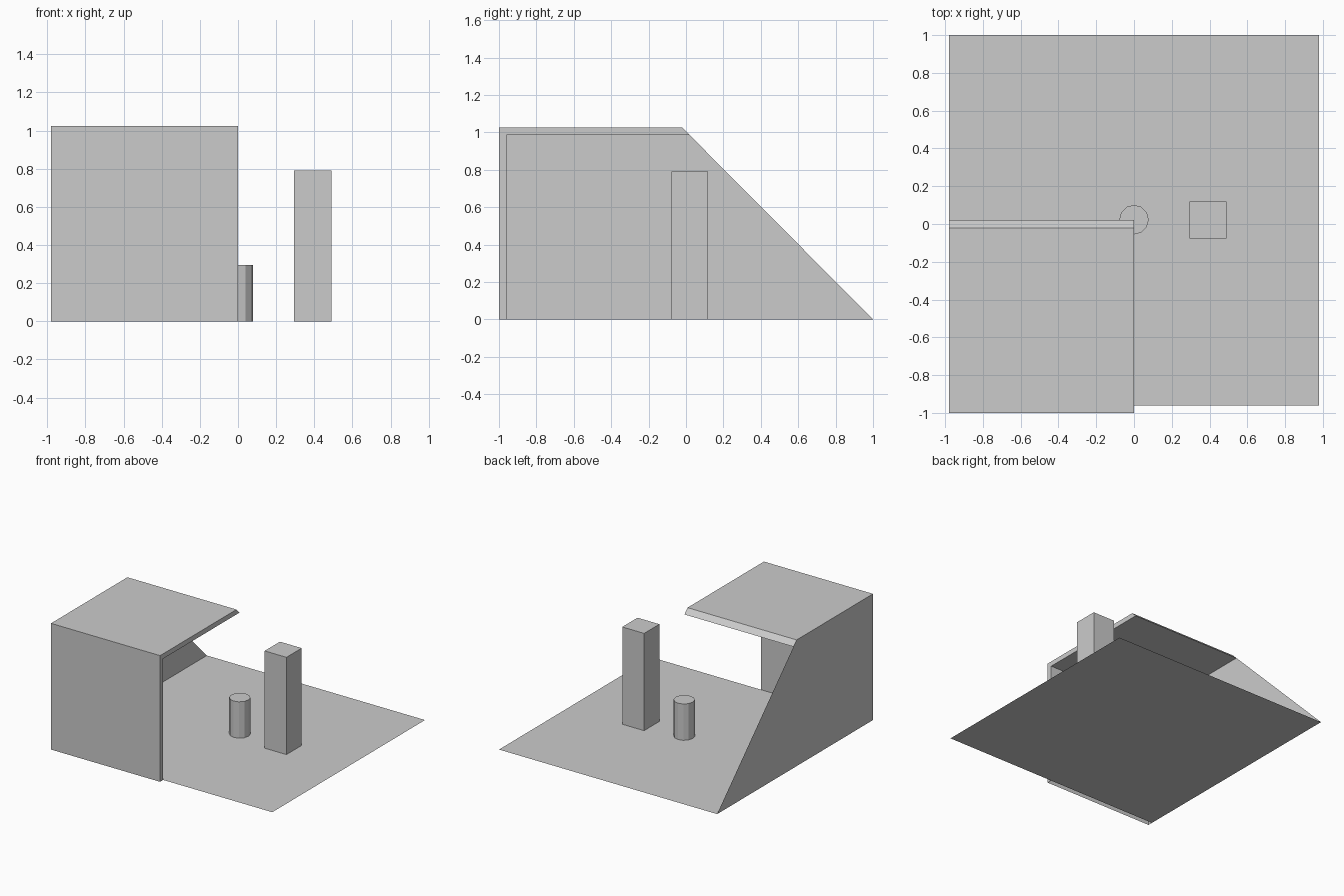
import bpy
import bmesh
from math import radians

cube = bpy.data.objects.get("Cube")
if cube:
    bpy.data.objects.remove(cube, do_unlink=True)

# Single plain colour
GREY = (0.6, 0.6, 0.6, 1)
grey = bpy.data.materials.new("plain grey")
grey.use_nodes = True
grey.diffuse_color = GREY
grey.node_tree.nodes["Principled BSDF"].inputs["Base Color"].default_value = GREY

LEFT, RIGHT = -0.98, 0.98       # extent in x
FRONT, INNER, BACK = -1.0, -0.96, 1.0
TOP, CEILING = 1.025, 0.985


def add_object(name, bm):
    mesh = bpy.data.meshes.new(name)
    bm.to_mesh(mesh)
    bm.free()
    mesh.materials.append(grey)
    obj = bpy.data.objects.new(name, mesh)
    bpy.context.collection.objects.link(obj)
    return obj


def polygon(name, points):
    bm = bmesh.new()
    bm.faces.new([bm.verts.new(p) for p in points])
    return add_object(name, bm)


def drop_bottom(bm):
    bm.normal_update()
    down = [f for f in bm.faces if f.normal.z < -0.9 and f.calc_center_median().z < 0.01]
    bmesh.ops.delete(bm, geom=down, context="FACES")


def prism(name, profile, x0, x1):
    """Extrude a (y, z) profile along x, open where it meets the ground."""
    bm = bmesh.new()
    face = bm.faces.new([bm.verts.new((x0, y, z)) for y, z in profile])
    ext = bmesh.ops.extrude_face_region(bm, geom=[face], use_keep_orig=True)
    moved = [v for v in ext["geom"] if isinstance(v, bmesh.types.BMVert)]
    bmesh.ops.translate(bm, verts=moved, vec=(x1 - x0, 0, 0))
    bmesh.ops.recalc_face_normals(bm, faces=bm.faces)
    drop_bottom(bm)
    return add_object(name, bm)


def column(name, sides, radius, height, x, y, turn=0):
    """Upright column standing on the floor."""
    bm = bmesh.new()
    bmesh.ops.create_cone(bm, cap_ends=True, segments=sides,
                          radius1=radius, radius2=radius, depth=height)
    drop = [f for f in bm.faces if f.calc_center_median().z < -height * 0.49]
    bmesh.ops.delete(bm, geom=drop, context="FACES")
    obj = add_object(name, bm)
    obj.location = (x, y, height / 2)
    obj.rotation_euler.z = radians(turn)
    return obj


# Ground sheet
polygon("floor", [(LEFT, INNER, 0), (RIGHT, INNER, 0), (RIGHT, BACK, 0), (LEFT, BACK, 0)])

# Thin side wall with a sloping back edge
polygon("side_wall", [(LEFT, INNER, 0), (LEFT, INNER, CEILING),
                      (LEFT, 0.02, CEILING), (LEFT, BACK, 0)])

# Front wall and roof bent from one thick panel, with a slanted roof end
prism("front_wall_and_roof",
      [(FRONT, 0), (FRONT, TOP), (-0.02, TOP), (0.02, CEILING),
       (INNER, CEILING), (INNER, 0)], LEFT, 0)

# Free-standing columns
column("square_pillar", 4, 0.098 * 2 ** 0.5, 0.79, 0.392, 0.02, 45)
column("round_post", 12, 0.078, 0.295, 0, 0.023)
